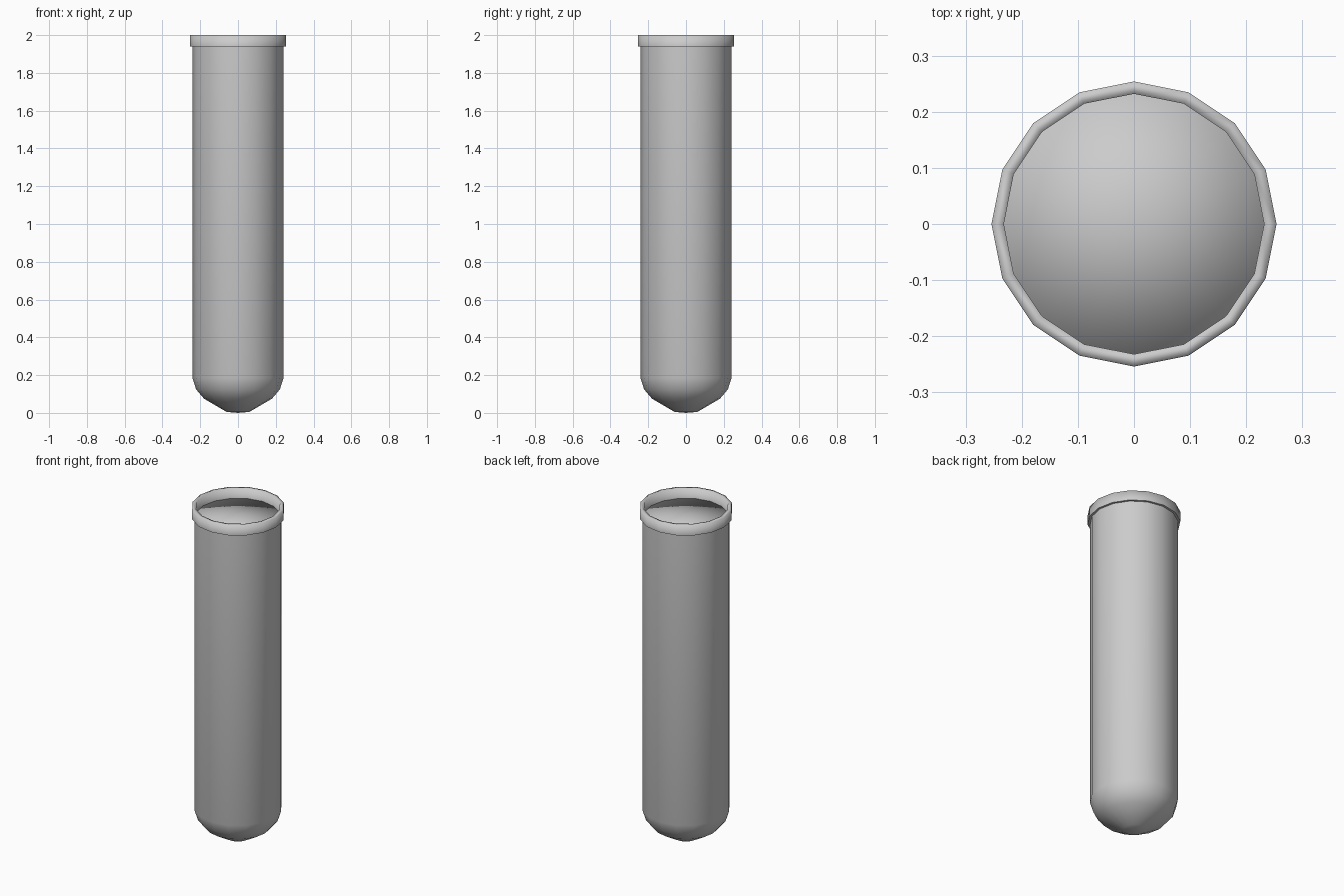
import bpy
import bmesh
import math

if "Cube" in bpy.data.objects:
    bpy.data.objects.remove(bpy.data.objects["Cube"])

SIDES = 16


def lathe(name, profile, sharp_rings=()):
    """Revolve (radius, z) points about z; zero radius gives a single pole vertex."""
    bm = bmesh.new()
    rings = []
    for r, z in profile:
        if r == 0:
            rings.append([bm.verts.new((0, 0, z))])
        else:
            rings.append([bm.verts.new((r * math.cos(2 * math.pi * i / SIDES),
                                        r * math.sin(2 * math.pi * i / SIDES), z))
                          for i in range(SIDES)])
    for a, b in zip(rings, rings[1:]):
        for i in range(SIDES):
            j = (i + 1) % SIDES
            if len(a) == 1:
                bm.faces.new((a[0], b[j], b[i]))
            elif len(b) == 1:
                bm.faces.new((a[i], a[j], b[0]))
            else:
                bm.faces.new((a[i], a[j], b[j], b[i]))
    for k in sharp_rings:
        for i in range(SIDES):
            edge = bm.edges.get((rings[k][i], rings[k][(i + 1) % SIDES]))
            edge.smooth = False
    for f in bm.faces:
        f.smooth = True
    mesh = bpy.data.meshes.new(name)
    bm.to_mesh(mesh)
    bm.free()
    obj = bpy.data.objects.new(name, mesh)
    bpy.context.collection.objects.link(obj)
    return obj


# Tube wall with rounded bottom
lathe("tube_body", [(0, 0), (0.06, 0.005), (0.18, 0.075), (0.222, 0.125),
                    (0.241, 0.185), (0.241, 1.94)])

# Softly shaded lip, with a crisp underside edge
lathe("tube_lip", [(0.241, 1.94), (0.254, 1.94), (0.254, 2.0),
                   (0.232, 2.0), (0.232, 1.92)], sharp_rings=(1,))

# Contents filling the tube up to the lip, softly shaded to read as a dome
lathe("contents", [(0.234, 1.88), (0.234, 1.94), (0, 1.95)])
